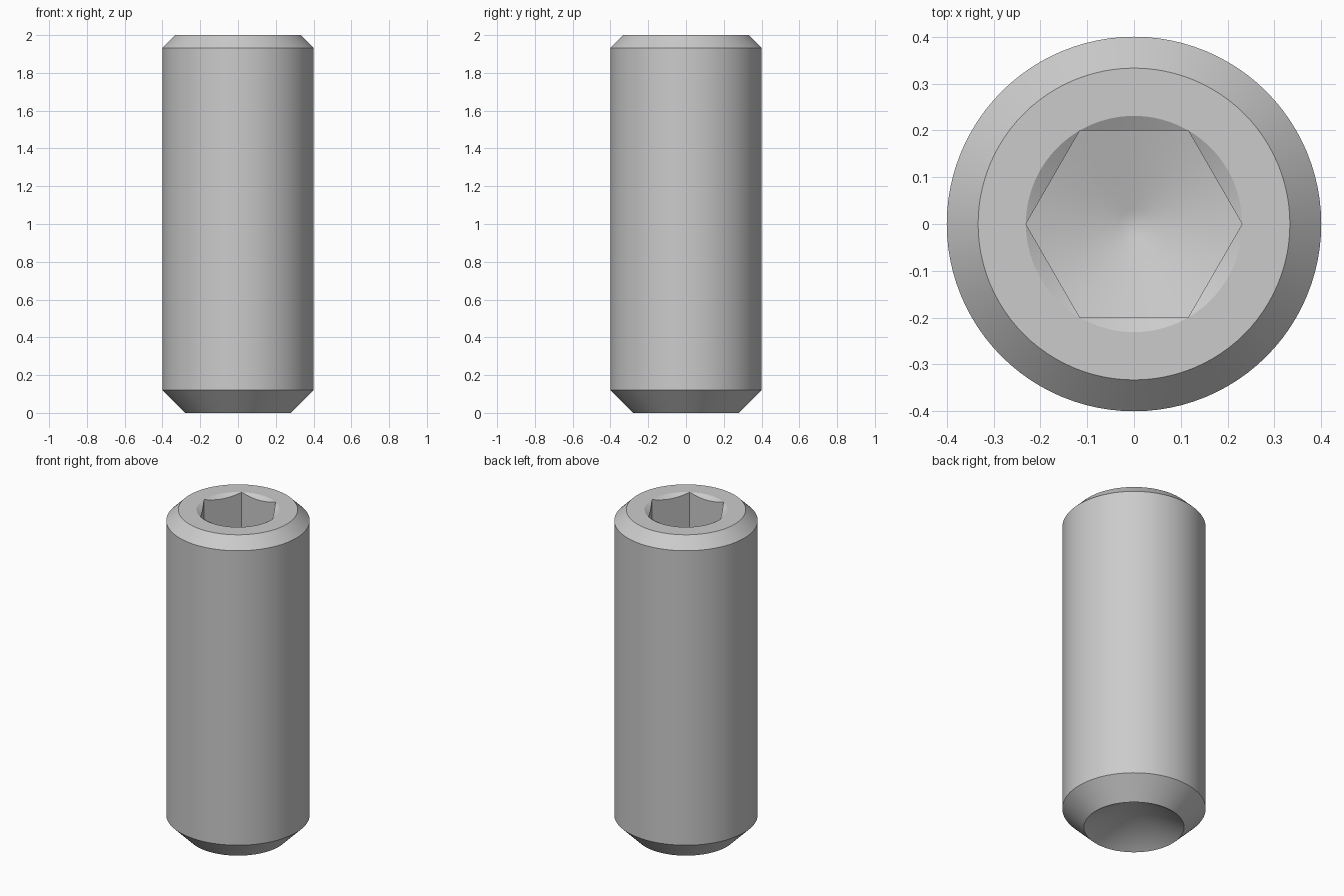
import bpy
import bmesh
from math import sin, cos, tan, pi, radians, atan, hypot

old = bpy.data.objects.get("Cube")
if old:
    bpy.data.objects.remove(old, do_unlink=True)

SEGMENTS = 96                 # a multiple of six, so the hexagon corners are hit
HEIGHT, RADIUS = 2.0, 0.4
CUP_RADIUS, TOP_RADIUS = 0.28, 0.333
HALF_FLATS = 0.2
CORNER = HALF_FLATS / cos(pi / 6)
SOCKET_FLOOR = 1.4            # height of the socket floor at the hexagon corners
FLOOR_SLOPE = atan(HALF_FLATS / 3 / CORNER)
TIP_BALL = CORNER / 2         # rounding of the floor's centre


def circle(radius, z):
    return lambda a: (radius, z)


def hex_radius(a):
    return HALF_FLATS / cos(a % (pi / 3) - pi / 6)


def floor_z(radius):
    return SOCKET_FLOOR - (CORNER - radius) * tan(FLOOR_SLOPE)


def socket_lip(a):
    r = hex_radius(a)
    return r, HEIGHT - (CORNER - r) * tan(radians(30))


def socket_foot(a):
    r = hex_radius(a)
    return r, floor_z(r)


# Rounded centre of the socket floor, tangent to its cone
tip_r = TIP_BALL * sin(FLOOR_SLOPE)
ball_z = floor_z(tip_r) + TIP_BALL * cos(FLOOR_SLOPE)
tip_rings = [circle(TIP_BALL * sin(FLOOR_SLOPE * f), ball_z - TIP_BALL * cos(FLOOR_SLOPE * f))
             for f in (1, 0.67, 0.33)]

# Outline from the cup point, up the outside, and down into the socket
rings = [
    circle(CUP_RADIUS, 0),
    circle(RADIUS, RADIUS - CUP_RADIUS),
    circle(RADIUS, HEIGHT - (RADIUS - TOP_RADIUS)),
    circle(TOP_RADIUS, HEIGHT),
    circle(CORNER, HEIGHT),
    socket_lip,
    socket_foot,
    circle(0.11, floor_z(0.11)),
] + tip_rings

bm = bmesh.new()
angles = [2 * pi * i / SEGMENTS for i in range(SEGMENTS)]
loops = []
for ring in rings:
    points = [(a, *ring(a)) for a in angles]
    loops.append([bm.verts.new((r * cos(a), r * sin(a), z)) for a, r, z in points])

cup_apex = bm.verts.new((0, 0, CUP_RADIUS * tan(radians(30))))
floor_apex = bm.verts.new((0, 0, ball_z - TIP_BALL))
for i in range(SEGMENTS):
    j = (i + 1) % SEGMENTS
    for low, high in zip(loops, loops[1:]):
        bm.faces.new((low[i], low[j], high[j], high[i]))
    bm.faces.new((cup_apex, loops[0][j], loops[0][i]))
    bm.faces.new((floor_apex, loops[-1][i], loops[-1][j]))

# Join the lip to the rim where the hexagon corners touch it
bmesh.ops.remove_doubles(bm, verts=bm.verts, dist=0.00005)
bmesh.ops.recalc_face_normals(bm, faces=bm.faces)

mesh = bpy.data.meshes.new("socket_set_screw")
bm.to_mesh(mesh)
bm.free()
screw = bpy.data.objects.new("socket_set_screw", mesh)
bpy.context.collection.objects.link(screw)

# Plain steel
steel = bpy.data.materials.new("steel_grey")
steel.use_nodes = True
grey = (0.6, 0.6, 0.6, 1)
steel.diffuse_color = grey
steel.node_tree.nodes["Principled BSDF"].inputs["Base Color"].default_value = grey
mesh.materials.append(steel)

bpy.ops.object.select_all(action='DESELECT')
screw.select_set(True)
bpy.context.view_layer.objects.active = screw
bpy.ops.object.shade_smooth_by_angle(angle=radians(25))
